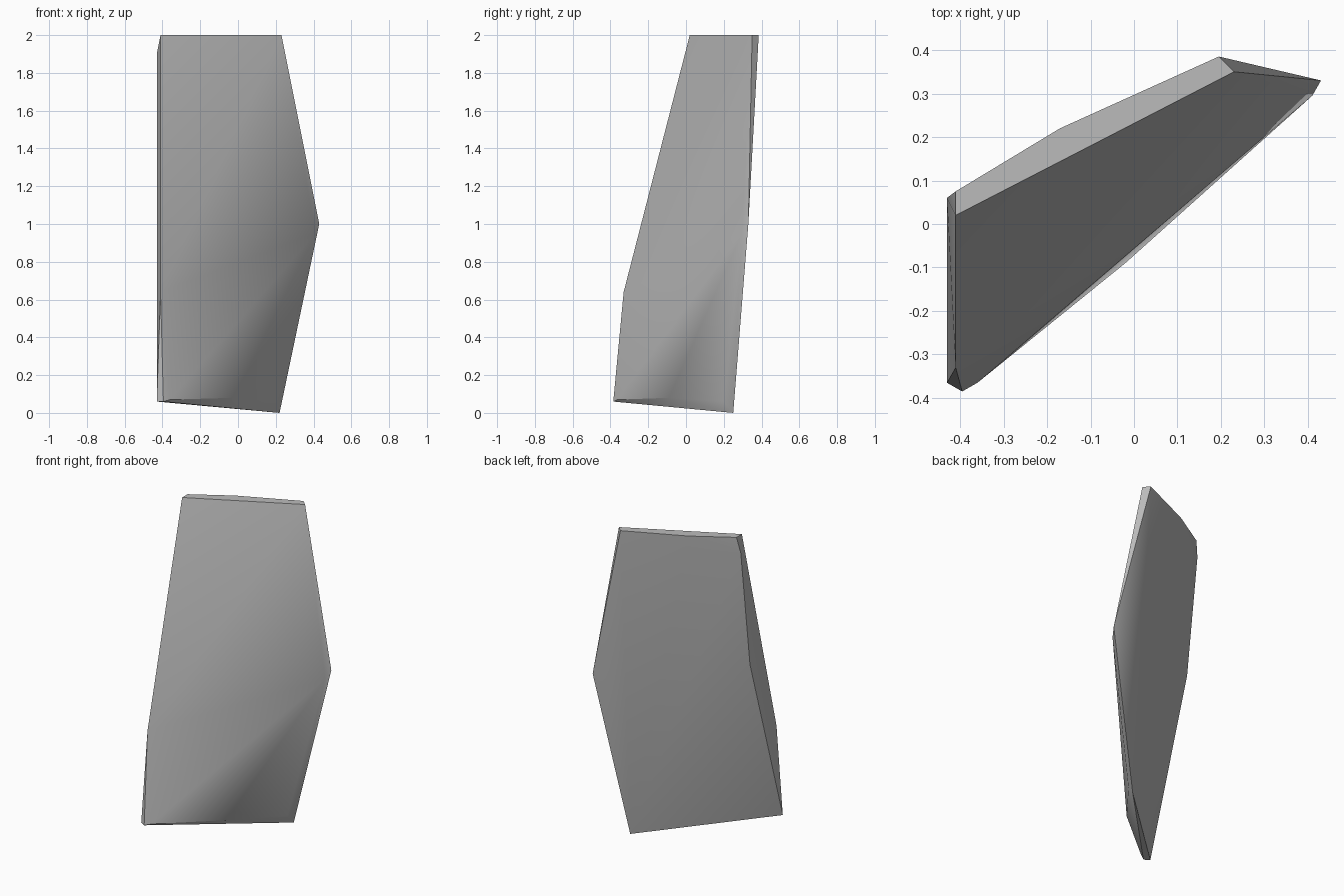
import bpy, bmesh, math

cube = bpy.data.objects.get("Cube")
if cube:
    bpy.data.objects.remove(cube, do_unlink=True)

# Stone colour
stone = bpy.data.materials.new("grey stone")
stone.use_nodes = True
grey = (0.5, 0.5, 0.5, 1)
stone.diffuse_color = grey
stone.node_tree.nodes["Principled BSDF"].inputs["Base Color"].default_value = grey

# Corners of the leaning slab
front_rim = [(-.41, .02, 2), (.23, .35, 2), (.41, .295, .95), (.21, .2, .06),
             (-.02, -.09, .08), (-.36, -.365, .07), (-.395, -.385, .06), (-.41, -.33, .64)]
back_rim = [(-.41, .075, 2), (-.17, .22, 2), (.195, .385, 2), (.43, .33, 1),
            (.22, .25, 0), (-.43, -.365, .06), (-.43, -.033, 1.15), (-.43, .06, 1.9)]

# Wrap the corners into one chipped slab
bm = bmesh.new()
for corner in front_rim + back_rim:
    bm.verts.new(corner)
bmesh.ops.convex_hull(bm, input=bm.verts[:])
bmesh.ops.dissolve_limit(bm, angle_limit=math.radians(0.5), verts=bm.verts[:], edges=bm.edges[:])
bmesh.ops.recalc_face_normals(bm, faces=bm.faces[:])
mesh = bpy.data.meshes.new("stone_slab")
bm.to_mesh(mesh)
bm.free()

slab = bpy.data.objects.new("stone_slab", mesh)
bpy.context.collection.objects.link(slab)
mesh.materials.append(stone)

# Soft broad faces, crisp chipped rim
bpy.ops.object.select_all(action='DESELECT')
slab.select_set(True)
bpy.context.view_layer.objects.active = slab
bpy.ops.object.shade_smooth_by_angle(angle=math.radians(35))
